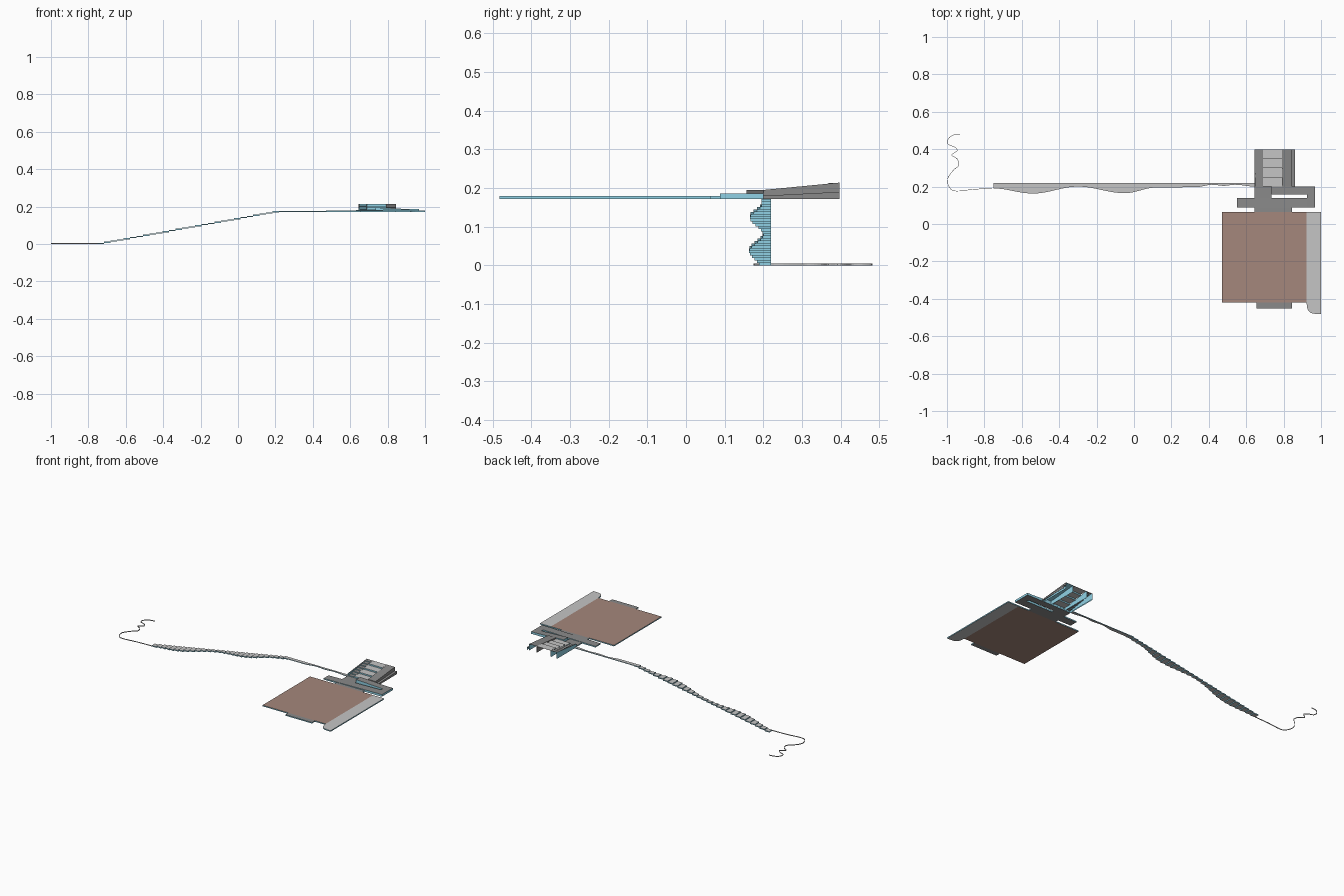
import bpy, bmesh, math
from mathutils import Vector

if "Cube" in bpy.data.objects:
    bpy.data.objects.remove(bpy.data.objects["Cube"])


def material(name, srgb):
    m = bpy.data.materials.new(name)
    m.diffuse_color = [(c / 255) ** 2.2 for c in srgb] + [1]
    m.use_nodes = True
    m.node_tree.nodes["Principled BSDF"].inputs["Base Color"].default_value = m.diffuse_color
    return m


MATS = [material("pale concrete", (196, 196, 196)), material("dark paving", (137, 137, 137)),
        material("clay court", (163, 134, 123)), material("blue edge", (143, 208, 228))]
PALE, DARK, CLAY, BLUE = range(4)


def finish(name, bm):
    me = bpy.data.meshes.new(name)
    bm.to_mesh(me)
    bm.free()
    for m in MATS:
        me.materials.append(m)
    ob = bpy.data.objects.new(name, me)
    bpy.context.collection.objects.link(ob)
    return ob


def thicken(ob, amount=0.0008):
    mod = ob.modifiers.new("thickness", 'SOLIDIFY')
    mod.thickness = amount
    return mod


def add_prism(bm, outline, z0, z1, top, side, bottom, open_back=False):
    """Extrude a counter-clockwise outline; z1 may be a function of x, y."""
    zf = z1 if callable(z1) else (lambda x, y: z1)
    lo = [bm.verts.new((x, y, z0)) for x, y in outline]
    hi = [bm.verts.new((x, y, zf(x, y))) for x, y in outline]
    bm.faces.new(hi).material_index = top
    if bottom is not None:
        bm.faces.new(lo[::-1]).material_index = bottom
    n = len(lo)
    for i in range(n):
        j = (i + 1) % n
        dx, dy = outline[j][0] - outline[i][0], outline[j][1] - outline[i][1]
        if open_back and dx < -1e-4 and abs(dy) < 1e-5:
            continue
        bm.faces.new((lo[i], lo[j], hi[j], hi[i])).material_index = side


def rect(x0, x1, y0, y1):
    return [(x0, y0), (x1, y0), (x1, y1), (x0, y1)]


def prism(name, outline, z0, z1, top, side, bottom, open_back=False):
    bm = bmesh.new()
    add_prism(bm, outline, z0, z1, top, side, bottom, open_back)
    return finish(name, bm)


BASE, DECK = 0.172, 0.179

# sports court and its border strips
prism("court", rect(0.47, 0.922, -0.421, 0.065), BASE, DECK, CLAY, BLUE, CLAY)
corner = [(0.965 - 0.04 * math.cos(a), -0.44 - 0.04 * math.sin(a))
          for a in [math.pi / 2 * i / 6 for i in range(7)]]
prism("side_terrace", corner + [(1.0, -0.4825), (1.0, 0.065), (0.922, 0.065), (0.922, -0.421)],
      BASE, DECK, PALE, BLUE, PALE)
prism("front_landing", rect(0.655, 0.845, -0.451, -0.421), BASE, DECK, DARK, BLUE, DARK)
prism("court_link", rect(0.645, 0.845, 0.065, 0.088), BASE, DECK, DARK, BLUE, DARK)

# switchback ramp between the court and the seating
prism("lower_ramp", rect(0.55, 0.925, 0.088, 0.14), BASE,
      lambda x, y: DECK + 0.007 * (x - 0.55) / 0.375, DARK, BLUE, DARK)
prism("ramp_turn", rect(0.925, 0.968, 0.088, 0.2), BASE, 0.186, DARK, BLUE, DARK)
prism("upper_ramp", rect(0.735, 0.925, 0.157, 0.2), BASE,
      lambda x, y: 0.186 + 0.009 * (0.925 - x) / 0.19, DARK, BLUE, DARK)
prism("middle_landing", rect(0.645, 0.735, 0.14, 0.2), BASE, DECK, DARK, BLUE, DARK)


# stepped sheets: treads with blue risers, open underneath
def stepped(name, x0, x1, y0, y1, z0, z1, count, tread):
    bm = bmesh.new()
    for i in range(count):
        ya, yb = (y0 + (y1 - y0) * k / count for k in (i, i + 1))
        za, zb = (z0 + (z1 - z0) * k / count for k in (i, i + 1))
        v = [bm.verts.new(p) for p in ((x0, ya, za), (x1, ya, za), (x1, ya, zb),
                                       (x0, ya, zb), (x1, yb, zb), (x0, yb, zb))]
        bm.faces.new(v[:4]).material_index = BLUE
        bm.faces.new((v[3], v[2], v[4], v[5])).material_index = tread
    bmesh.ops.remove_doubles(bm, verts=bm.verts, dist=1e-5)
    ob = finish(name, bm)
    thicken(ob)
    return ob


def slope(z0, z1):
    return lambda x, y: z0 + (z1 - z0) * (y - 0.2) / 0.197


stepped("seating", 0.691, 0.79, 0.2, 0.397, DECK, 0.213, 4, PALE)
stepped("seating_stair", 0.65, 0.687, 0.2, 0.397, DECK, 0.213, 8, DARK)
# side walls with blue inner faces
for nm, xa, xb, za in (("left_wall", 0.644, 0.650, 0.193), ("stair_wall", 0.687, 0.691, 0.184)):
    prism(nm, rect(xa, xb, 0.2, 0.397), BASE, slope(za, 0.214), DARK, BLUE, None, True)
# hollow ramps beside the seats, blue inside
for nm, xa, xb, za, zb in (("seating_ramp", 0.79, 0.845, 0.195, 0.214),
                           ("outer_ramp", 0.845, 0.86, 0.180, 0.190)):
    ob = prism(nm, rect(xa, xb, 0.2, 0.397), BASE, slope(za, zb), DARK, DARK, None, True)
    thicken(ob).material_offset = BLUE - DARK

# wavy front edge of the hillside path
EDGE = [(-0.75, .19), (-0.54, .163), (-0.3, .2), (-0.05, .165), (0.12, .195),
        (0.33, .197), (0.42, .21), (0.48, .204), (0.54, .21), (0.645, .2)]


def edge_y(x):
    for (xa, ya), (xb, yb) in zip(EDGE, EDGE[1:]):
        if x <= xb:
            t = (1 - math.cos(math.pi * (x - xa) / (xb - xa))) / 2
            return ya + (yb - ya) * t
    return EDGE[-1][1]


# hillside stair
bm = bmesh.new()
STEPS, X0, X1, TOP = 28, -0.75, 0.22, 0.176
for i in range(STEPS):
    xa, xb = (X0 + (X1 - X0) * k / STEPS for k in (i, i + 1))
    za, zb = (TOP * k / STEPS for k in (i, i + 1))
    xm = (xa + xb) / 2
    add_prism(bm, [(xa, edge_y(xa)), (xm, edge_y(xm)), (xb, edge_y(xb)), (xb, 0.22), (xa, 0.22)],
              za, zb, PALE, BLUE, PALE)
finish("hillside_stair", bm)

# level path from the stair to the seating
xs = [X1 + (0.645 - X1) * i / 24 for i in range(25)]
prism("level_path", [(x, edge_y(x)) for x in xs] + [(0.645, 0.22), (X1, 0.22)],
      BASE, 0.176, PALE, BLUE, PALE)

# winding footpath on the low ground, a narrow ribbon along a smooth line
PTS = [(-0.75, .19), (-0.85, .186), (-0.95, .176), (-0.985, .193), (-0.997, .24), (-0.965, .288),
       (-0.938, .313), (-0.945, .348), (-0.975, .369), (-0.945, .392), (-0.96, .412),
       (-0.994, .427), (-0.992, .457), (-0.965, .476), (-0.93, .481)]
pts = [Vector(p) for p in PTS]
pts = [2 * pts[0] - pts[1]] + pts + [2 * pts[-1] - pts[-2]]
line = []
for a, b, c, d in zip(pts, pts[1:], pts[2:], pts[3:]):
    for k in range(4):
        t = k / 4
        line.append(0.5 * (2 * b + (c - a) * t + (2 * a - 5 * b + 4 * c - d) * t * t
                           + (3 * b - a - 3 * c + d) * t ** 3))
line.append(pts[-2])
left, right = [], []
for i, p in enumerate(line):
    d = (line[min(i + 1, len(line) - 1)] - line[max(i - 1, 0)]).normalized()
    n = Vector((-d.y, d.x)) * 0.0012
    left.append(tuple(p + n))
    right.append(tuple(p - n))
bm = bmesh.new()
for i in range(len(line) - 1):
    add_prism(bm, [right[i], right[i + 1], left[i + 1], left[i]], 0, 0.005, PALE, PALE, PALE)
bmesh.ops.remove_doubles(bm, verts=bm.verts, dist=1e-5)
finish("footpath", bm)
